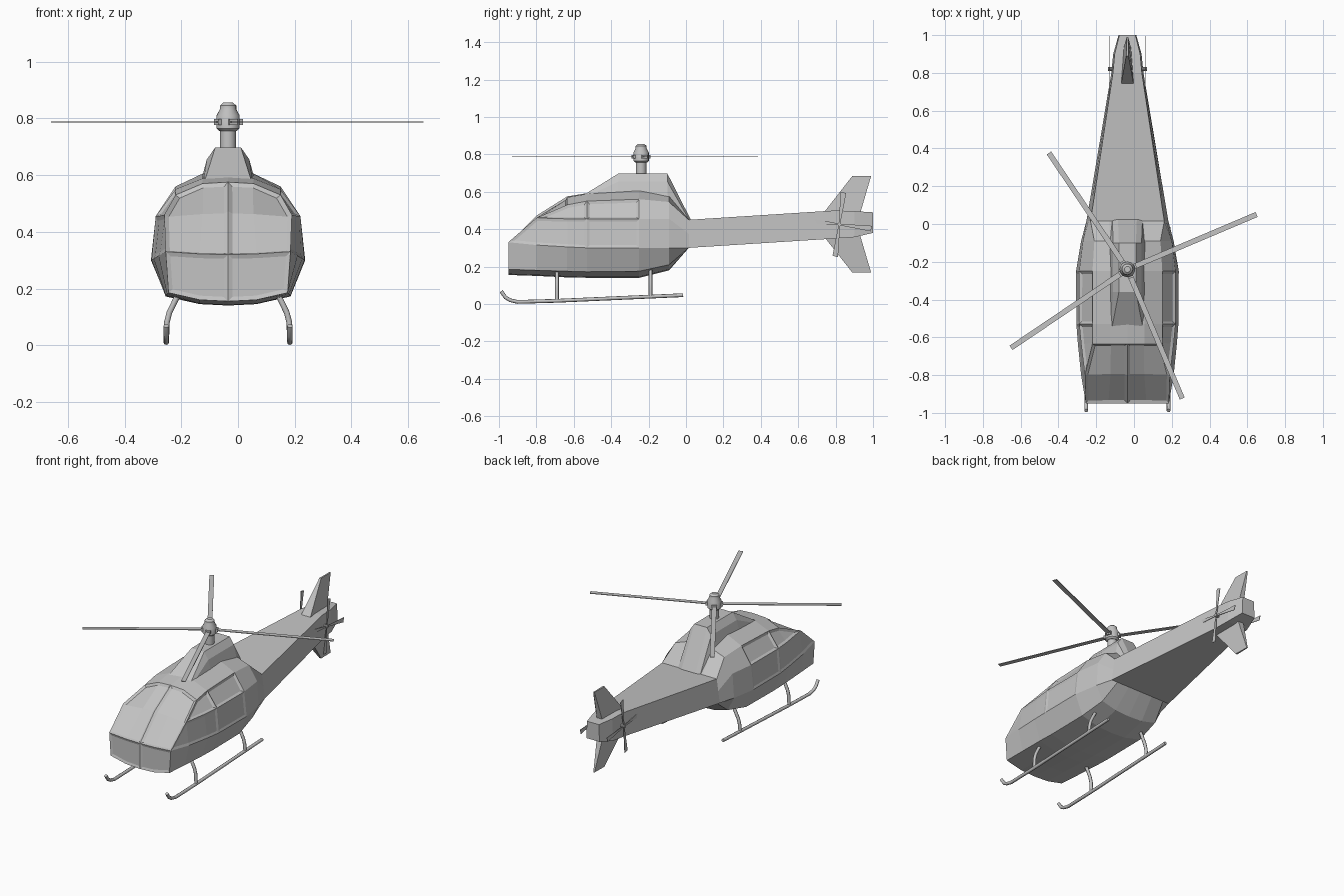
import bpy, bmesh, math
from mathutils import Matrix, Vector

cube = bpy.data.objects.get("Cube")
if cube:
    bpy.data.objects.remove(cube, do_unlink=True)

CENTRE = -0.035          # the whole craft sits slightly off the origin in x
MAST_Y = -0.24

grey = bpy.data.materials.new("plain grey")
grey.use_nodes = True
grey.diffuse_color = (0.55, 0.55, 0.55, 1)
grey.node_tree.nodes["Principled BSDF"].inputs["Base Color"].default_value = grey.diffuse_color


def finish(name, bm, smooth=False):
    """Turn a bmesh into a named object in the scene."""
    bmesh.ops.recalc_face_normals(bm, faces=bm.faces)
    mesh = bpy.data.meshes.new(name)
    bm.to_mesh(mesh)
    bm.free()
    mesh.materials.append(grey)
    obj = bpy.data.objects.new(name, mesh)
    obj.location.x = CENTRE
    bpy.context.collection.objects.link(obj)
    if smooth:
        bpy.ops.object.select_all(action="DESELECT")
        obj.select_set(True)
        bpy.context.view_layer.objects.active = obj
        bpy.ops.object.shade_smooth_by_angle(angle=math.radians(40))
    return obj


def add_face(bm, verts):
    verts = list(dict.fromkeys(verts))
    return bm.faces.new(verts) if len(verts) > 2 else None


def loft(bm, rings):
    """Skin closed rings; coincident neighbours in a ring share one vertex."""
    rows = []
    for ring in rings:
        known = {}
        for point in ring:
            if tuple(point) not in known:
                known[tuple(point)] = bm.verts.new(point)
        rows.append([known[tuple(point)] for point in ring])
    faces = {}
    count = len(rows[0])
    for s in range(len(rows) - 1):
        for i in range(count):
            j = (i + 1) % count
            faces[s, i] = add_face(bm, [rows[s][i], rows[s][j], rows[s + 1][j], rows[s + 1][i]])
    return rows, faces


def mirrored_ring(y, half):
    """Half section of (half width, height) from bottom centre to top centre."""
    right = [(w, y, z) for w, z in half]
    left = [(-w, y, z) for w, z in reversed(half[1:-1])]
    return right + left


# Fuselage and tail boom ------------------------------------------------
def cabin(y, bottom, chine, belt, sill, shoulder, roof, top):
    half = [(0, bottom), (0.1, bottom + 0.005), chine, belt, sill, shoulder, roof, (0, top)]
    return mirrored_ring(y, half)


def boom(y, width, low, high):
    half = [(0, low), (width * 0.4, low), (width * 0.8, low), (width, low),
            (width * 0.95, (low + high) / 2), (width * 0.9, high), (width * 0.45, high), (0, high)]
    return mirrored_ring(y, half)


nose_corner = (0.22, 0.33)
pillar = (0.225, 0.46)
sections = [
    cabin(-0.95, 0.155, (0.21, 0.185), nose_corner, nose_corner, nose_corner, (0.1, 0.322), 0.32),
    cabin(-0.8, 0.15, (0.215, 0.18), (0.245, 0.315), pillar, pillar, (0.09, 0.47), 0.472),
    cabin(-0.635, 0.142, (0.22, 0.175), (0.262, 0.305), (0.245, 0.455), (0.185, 0.53), (0.09, 0.57), 0.575),
    cabin(-0.53, 0.14, (0.22, 0.172), (0.27, 0.3), (0.255, 0.455), (0.185, 0.55), (0.09, 0.588), 0.592),
    cabin(-0.25, 0.14, (0.22, 0.175), (0.272, 0.3), (0.255, 0.455), (0.185, 0.56), (0.09, 0.605), 0.61),
    cabin(-0.09, 0.18, (0.2, 0.21), (0.245, 0.3), (0.235, 0.455), (0.175, 0.545), (0.09, 0.575), 0.58),
    boom(0.015, 0.217, 0.3, 0.45),
    boom(0.8, 0.085, 0.35, 0.5),
    boom(0.9, 0.075, 0.357, 0.496),
    boom(1.0, 0.047, 0.38, 0.49),
]
bm = bmesh.new()
rows, skin = loft(bm, sections)
top = len(rows[0]) // 2
chin_right = add_face(bm, rows[0][:top + 1])
chin_left = add_face(bm, rows[0][top:] + rows[0][:1])
add_face(bm, rows[-1])
bmesh.ops.recalc_face_normals(bm, faces=bm.faces)

# Recessed windows: (spans, strips) picked on one side and mirrored
BELT, SILL, SCREEN = 3, 4, 5
panes = [
    ((0, 1), (SCREEN, SCREEN + 1), 0.009),
    ((1, 2), (SILL,), 0.009),
    ((3,), (SILL,), 0.009),
    ((0, 1, 2), (BELT,), 0.004),
    ((3,), (BELT,), 0.004),
]
regions = [([chin_right], 0.005), ([chin_left], 0.005)]
for spans, strips, sink in panes:
    for side in (False, True):
        picked = [skin[s, 2 * top - 1 - i if side else i] for s in spans for i in strips]
        regions.append(([f for f in picked if f], sink))
for faces, sink in regions:
    bmesh.ops.inset_region(bm, faces=faces, thickness=0.015, depth=-sink,
                           use_even_offset=True, use_boundary=True)
finish("fuselage", bm)


# Engine cowling ----------------------------------------------------------
def cowl(y, base, middle, crest):
    half = [base, middle, crest]
    return [(w, y, z) for w, z in half] + [(-w, y, z) for w, z in reversed(half)]


bm = bmesh.new()
rows, _ = loft(bm, [
    cowl(-0.54, (0.092, 0.55), (0.088, 0.57), (0.08, 0.587)),
    cowl(-0.36, (0.095, 0.58), (0.075, 0.655), (0.045, 0.698)),
    cowl(-0.1, (0.095, 0.57), (0.075, 0.655), (0.045, 0.698)),
    cowl(0.025, (0.09, 0.4), (0.08, 0.435), (0.05, 0.452)),
])
add_face(bm, rows[0])
add_face(bm, rows[-1])
finish("engine_cowling", bm)

# Tail fins: wide at the root, thin at the tip ----------------------------
for name, root, tip in (("upper_fin", 0.48, 0.685), ("lower_fin", 0.37, 0.167)):
    bm = bmesh.new()
    rows, _ = loft(bm, [
        [(-0.035, 0.73, root), (0.035, 0.73, root), (0.02, 0.93, root), (-0.02, 0.93, root)],
        [(-0.006, 0.89, tip), (0.006, 0.89, tip), (0.004, 0.99, tip), (-0.004, 0.99, tip)],
    ])
    for row in rows:
        add_face(bm, row)
    finish(name, bm)


# Main rotor -----------------------------------------------------------------
def lathe(name, profile, y, steps=20):
    bm = bmesh.new()
    turn = [2 * math.pi * k / steps for k in range(steps)]
    rows, _ = loft(bm, [[(r * math.cos(a), r * math.sin(a), z) for a in turn] for r, z in profile])
    add_face(bm, rows[0])
    add_face(bm, rows[-1])
    obj = finish(name, bm, smooth=True)
    obj.location.y = y


lathe("rotor_mast", [(0.028, 0.68), (0.028, 0.77)], MAST_Y)
lathe("rotor_hub", [(0.03, 0.755), (0.041, 0.765), (0.041, 0.81), (0.029, 0.832),
                    (0.029, 0.845), (0.016, 0.856)], MAST_Y)


def add_box(bm, size, centre, turn=Matrix()):
    place = turn @ Matrix.Translation(centre) @ Matrix.Diagonal((*size, 1))
    bmesh.ops.create_cube(bm, size=1, matrix=place)


for number, angle in enumerate((23, 124, 214, 293)):
    bm = bmesh.new()
    turn = Matrix.Rotation(math.radians(angle), 4, "Z")
    add_box(bm, (0.71, 0.028, 0.004), (0.388, 0, 0), turn)
    add_box(bm, (0.03, 0.03, 0.02), (0.035, 0, 0), turn)
    blade = finish(f"rotor_blade_{number + 1}", bm)
    blade.location = (CENTRE, MAST_Y, 0.787)

# Tail rotors, one each side of the boom ----------------------------------
for side, name in ((-1, "right"), (1, "left")):
    bm = bmesh.new()
    hub = Matrix.Translation((side * 0.085, 0, 0)) @ Matrix.Rotation(math.pi / 2, 4, "Y")
    bmesh.ops.create_cone(bm, cap_ends=True, segments=10, radius1=0.01, radius2=0.01, depth=0.035, matrix=hub)
    for angle in (-7, 83, 173, 263):
        turn = Matrix.Rotation(math.radians(angle), 4, "X")
        x = side * 0.095
        outline = [(x, 0, -0.004), (x, 0.17, -0.016), (x, 0.175, 0.014), (x, 0, 0.004)]
        corners = [turn @ Vector(p) for p in outline]
        thick = Vector((0.003, 0, 0))
        rows, _ = loft(bm, [[tuple(c - thick / 2) for c in corners], [tuple(c + thick / 2) for c in corners]])
        for row in rows:
            add_face(bm, row)
    rotor = finish(f"tail_rotor_{name}", bm)
    rotor.location = (CENTRE, 0.82, 0.425)


# Landing skids --------------------------------------------------------------
def tube(name, points, radius):
    curve = bpy.data.curves.new(name, "CURVE")
    curve.dimensions = "3D"
    curve.bevel_depth = radius
    curve.bevel_resolution = 2
    curve.use_fill_caps = True
    path = curve.splines.new("POLY")
    path.points.add(len(points) - 1)
    for point, place in zip(path.points, points):
        point.co = (*place, 1)
    curve.materials.append(grey)
    obj = bpy.data.objects.new(name, curve)
    obj.location.x = CENTRE
    bpy.context.collection.objects.link(obj)
    bpy.ops.object.select_all(action="DESELECT")
    obj.select_set(True)
    bpy.context.view_layer.objects.active = obj
    bpy.ops.object.convert(target="MESH")
    bpy.ops.object.shade_smooth_by_angle(angle=math.radians(50))


for side, name in ((-1, "right"), (1, "left")):
    x = side * 0.218
    tube(f"skid_{name}", [(x, -0.988, 0.068), (x, -0.965, 0.035), (x, -0.94, 0.02), (x, -0.9, 0.011),
                          (x, -0.69, 0.017), (x, -0.015, 0.047)], 0.01)
    for y, foot, place in ((-0.69, 0.02, "front"), (-0.19, 0.04, "rear")):
        tube(f"{place}_strut_{name}", [(side * 0.17, y, 0.19), (side * 0.19, y, 0.15), (side * 0.207, y, 0.115),
                                       (side * 0.216, y, 0.08), (x, y, foot)], 0.01)
